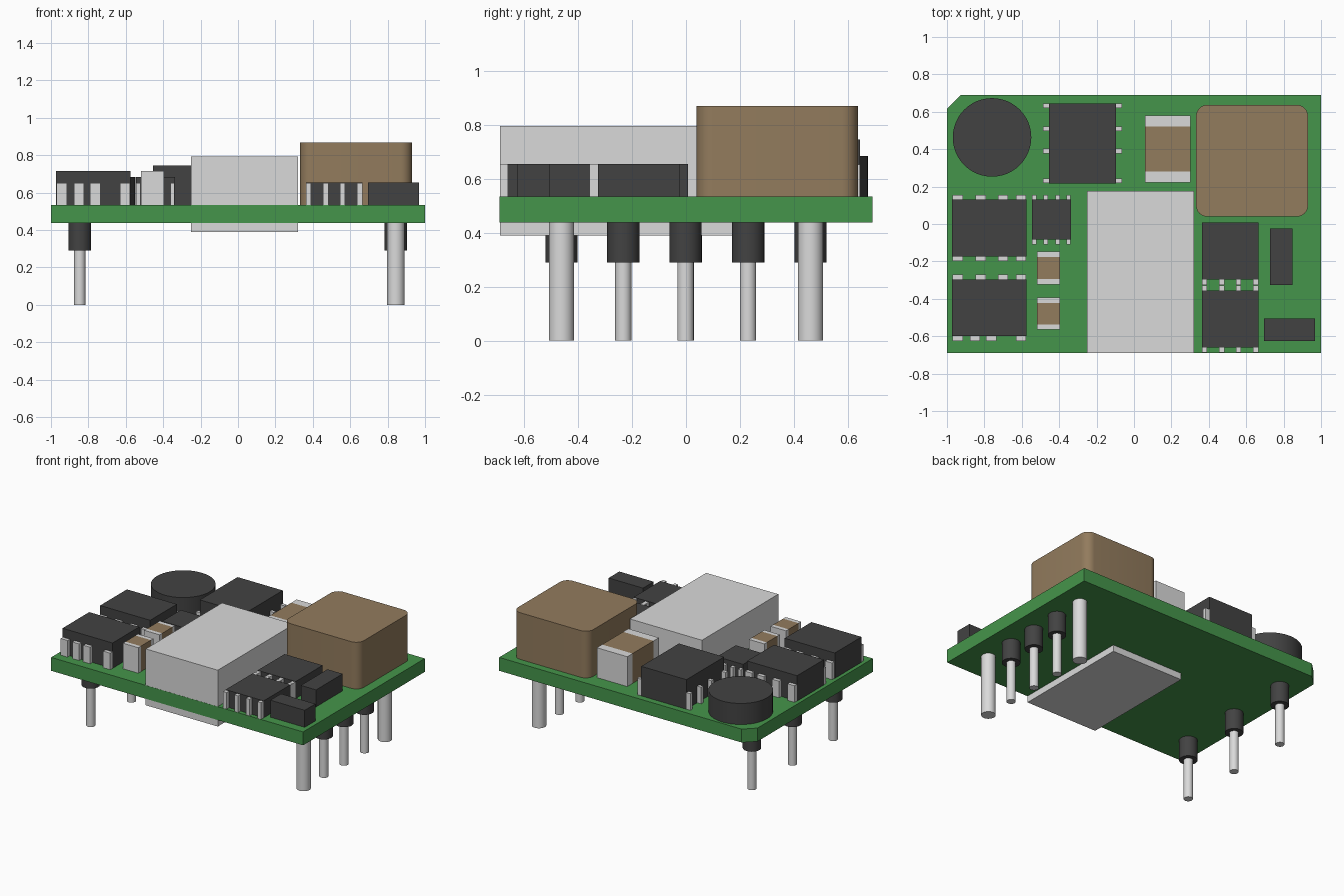
import bpy, bmesh, math

if "Cube" in bpy.data.objects:
    bpy.data.objects.remove(bpy.data.objects["Cube"])

def mat(name, rgb):
    m = bpy.data.materials.new(name)
    m.diffuse_color = (*rgb, 1)
    m.use_nodes = True
    m.node_tree.nodes["Principled BSDF"].inputs["Base Color"].default_value = m.diffuse_color
    return m

GREEN = mat("board_green", (0.06, 0.30, 0.07))
DARK = mat("chip_black", (0.055, 0.055, 0.055))
METAL = mat("metal_grey", (0.70, 0.70, 0.70))
BROWN = mat("component_brown", (0.29, 0.20, 0.11))
Z0, Z1 = 0.437, 0.533          # board underside and top

def finish(name, bm, m):
    bmesh.ops.recalc_face_normals(bm, faces=bm.faces)
    me = bpy.data.meshes.new(name)
    bm.to_mesh(me)
    bm.free()
    me.materials.append(m)
    ob = bpy.data.objects.new(name, me)
    bpy.context.collection.objects.link(ob)
    return ob

def prism(name, pts, z0, z1, m):
    bm = bmesh.new()
    f = bm.faces.new([bm.verts.new((x, y, z0)) for x, y in pts])
    ext = bmesh.ops.extrude_face_region(bm, geom=[f])
    for v in ext["geom"]:
        if isinstance(v, bmesh.types.BMVert):
            v.co.z = z1
    return finish(name, bm, m)

def box(name, x0, x1, y0, y1, z0, z1, m):
    return prism(name, [(x0, y0), (x1, y0), (x1, y1), (x0, y1)], z0, z1, m)

def smooth(ob):
    bpy.ops.object.select_all(action='DESELECT')
    ob.select_set(True)
    bpy.context.view_layer.objects.active = ob
    bpy.ops.object.shade_smooth_by_angle(angle=math.radians(35))

def cyl(name, x, y, r, z0, z1, m, n=32):
    pts = [(x + r * math.cos(2 * math.pi * i / n), y + r * math.sin(2 * math.pi * i / n)) for i in range(n)]
    smooth(prism(name, pts, z0, z1, m))

# circuit board with one clipped corner
prism("circuit_board", [(-1, -0.69), (1, -0.69), (1, 0.69), (-0.925, 0.69), (-1, 0.617)], Z0, Z1, GREEN)

# transformer core, above and below the board
box("core_top", -0.25, 0.322, -0.689, 0.176, Z1, 0.794, METAL)
box("core_bottom", -0.25, 0.322, -0.689, 0.176, 0.39, Z0, METAL)

# large inductor with rounded upright corners
cx, cy, h, r = 0.631, 0.338, 0.299, 0.06
pts = []
for k, (sx, sy) in enumerate([(1, 1), (-1, 1), (-1, -1), (1, -1)]):
    for i in range(9):
        a = math.pi / 2 * (k + i / 8)
        pts.append((cx + sx * (h - r) + r * math.cos(a), cy + sy * (h - r) + r * math.sin(a)))
smooth(prism("inductor", pts, Z1, 0.868, BROWN))

# round component
cyl("round_component", -0.759, 0.463, 0.21, Z1, 0.684, DARK, 48)

# chips; each row of legs is (side, positions)
def chip(name, x0, x1, y0, y1, top, reach=0, width=0, rows=(), leg_top=0.652):
    box(name, x0, x1, y0, y1, Z1, top, DARK)
    w = width / 2
    for side, places in rows:
        for i, p in enumerate(places):
            if side in "NS":
                a, b = (y1, y1 + reach) if side == "N" else (y0 - reach, y0)
                box(f"{name}_leg_{side}{i}", p - w, p + w, a, b, Z1, leg_top, METAL)
            else:
                a, b = (x1, x1 + reach) if side == "E" else (x0 - reach, x0)
                box(f"{name}_leg_{side}{i}", a, b, p - w, p + w, Z1, leg_top, METAL)

back = (0.632, 0.51, 0.39, 0.232)
chip("back_chip", -0.455, -0.096, 0.217, 0.645, 0.745, 0.031, 0.025, [("W", back), ("E", back)])
wide = (-0.943, -0.82, -0.7, -0.604)
front = (-0.943, -0.85, -0.763, -0.604)
chip("left_chip_rear", -0.973, -0.576, -0.173, 0.13, 0.715, 0.026, 0.055, [("N", wide), ("S", wide)])
chip("left_chip_front", -0.973, -0.576, -0.6, -0.297, 0.715, 0.026, 0.055, [("N", wide), ("S", front)])
tiny = (-0.533, -0.472, -0.407, -0.35)
chip("small_chip", -0.545, -0.337, -0.083, 0.13, 0.682, 0.026, 0.023, [("N", tiny), ("S", tiny)])
right = (0.377, 0.469, 0.559, 0.651)
chip("right_chip_rear", 0.364, 0.666, -0.297, 0.008, 0.655, 0.03, 0.028, [("S", right)])
chip("right_chip_front", 0.364, 0.666, -0.66, -0.356, 0.655, 0.028, 0.028, [("N", right), ("S", right)])
chip("side_block_rear", 0.727, 0.848, -0.326, -0.024, 0.655)
chip("side_block_front", 0.695, 0.968, -0.626, -0.505, 0.655)

# capacitors: brown body between two metal ends
def capacitor(name, x0, x1, y0, y1, top, end):
    box(name + "_body", x0, x1, y0 + end, y1 - end, Z1, top, BROWN)
    box(name + "_end_front", x0, x1, y0, y0 + end, Z1, top, METAL)
    box(name + "_end_rear", x0, x1, y1 - end, y1, Z1, top, METAL)

capacitor("large_capacitor", 0.06, 0.302, 0.222, 0.58, 0.747, 0.06)
capacitor("small_capacitor_rear", -0.519, -0.396, -0.323, -0.147, 0.716, 0.029)
capacitor("small_capacitor_front", -0.519, -0.396, -0.565, -0.393, 0.716, 0.029)

# pins below the board: thick plain ones at the right corners, collared thin ones elsewhere
for x, ys in ((-0.846, (-0.461, 0, 0.461)), (0.844, (-0.461, -0.232, -0.002, 0.23, 0.461))):
    for i, y in enumerate(ys):
        side = "left" if x < 0 else "right"
        if x > 0 and i in (0, 4):
            cyl(f"thick_pin_{i}", x, y, 0.047, 0, Z0, METAL)
        else:
            cyl(f"{side}_pin_{i}", x, y, 0.03, 0, 0.29, METAL)
            cyl(f"{side}_collar_{i}", x, y, 0.06, 0.29, Z0, DARK)
